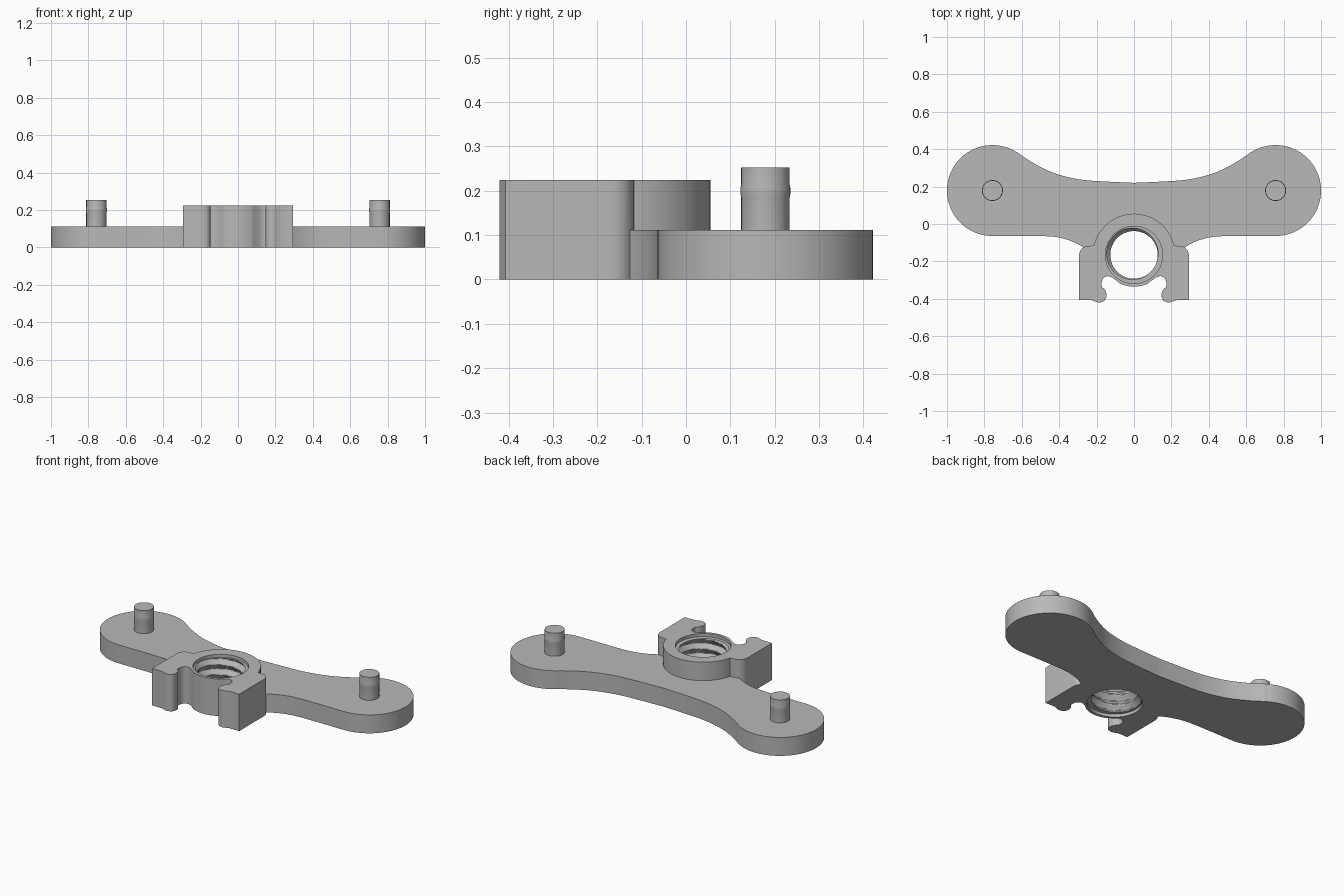
import bpy, bmesh
from math import sin, cos, pi, radians
from mathutils import Vector

if "Cube" in bpy.data.objects:
    bpy.data.objects.remove(bpy.data.objects["Cube"], do_unlink=True)

grey = bpy.data.materials.new("plain_grey")
grey.use_nodes = True
grey.diffuse_color = (0.48, 0.48, 0.48, 1)
grey.node_tree.nodes["Principled BSDF"].inputs["Base Color"].default_value = (0.48, 0.48, 0.48, 1)

PLATE_H, BODY_H, PIN_H = 0.112, 0.224, 0.252
LOBE, LOBE_R = (0.757, 0.179), 0.243
BORE_Y = -0.165


def arc(cx, cy, r, a0, a1, n):
    return [(cx + r * cos(radians(a0 + (a1 - a0) * i / n)),
             cy + r * sin(radians(a0 + (a1 - a0) * i / n))) for i in range(n + 1)]


def smooth(pts, n=6):
    """Catmull-Rom curve through the points."""
    p = [Vector(q) for q in [pts[0]] + pts + [pts[-1]]]
    out = []
    for a, b, c, d in zip(p, p[1:], p[2:], p[3:]):
        for i in range(n):
            t = i / n
            out.append(tuple(0.5 * (2 * b + (c - a) * t + (2 * a - 5 * b + 4 * c - d) * t * t
                                    + (3 * b - a - 3 * c + d) * t ** 3)))
    return out + [pts[-1]]


def make(name, bm):
    bmesh.ops.recalc_face_normals(bm, faces=bm.faces)
    me = bpy.data.meshes.new(name)
    bm.to_mesh(me)
    bm.free()
    me.materials.append(grey)
    ob = bpy.data.objects.new(name, me)
    bpy.context.collection.objects.link(ob)
    return ob


def slab(name, half, height):
    """Extrude a half outline, mirrored over x = 0."""
    outline = half + [(-x, y) for x, y in reversed(half) if x > 1e-5]
    bm = bmesh.new()
    face = bm.faces.new([bm.verts.new((x, y, 0)) for x, y in outline])
    top = bmesh.ops.extrude_face_region(bm, geom=[face])["geom"]
    bmesh.ops.translate(bm, vec=(0, 0, height),
                        verts=[v for v in top if isinstance(v, bmesh.types.BMVert)])
    return make(name, bm)


def stack(name, cx, cy, levels, radius, n):
    """Closed round solid; radius(z, turn) shapes its side."""
    bm = bmesh.new()
    rings = [[bm.verts.new((cx + radius(z, i / n) * cos(2 * pi * i / n),
                            cy + radius(z, i / n) * sin(2 * pi * i / n), z))
              for i in range(n)] for z in levels]
    for lo, hi in zip(rings, rings[1:]):
        for i in range(n):
            j = (i + 1) % n
            bm.faces.new((lo[i], lo[j], hi[j], hi[i]))
    bm.faces.new(rings[0][::-1])
    bm.faces.new(rings[-1])
    return make(name, bm)


def boolean(ob, tool, operation):
    mod = ob.modifiers.new(operation.lower(), 'BOOLEAN')
    mod.object, mod.operation, mod.solver = tool, operation, 'EXACT'
    bpy.context.view_layer.objects.active = ob
    bpy.ops.object.modifier_apply(modifier=mod.name)
    bpy.data.objects.remove(tool, do_unlink=True)


def shade(ob):
    bpy.ops.object.select_all(action='DESELECT')
    ob.select_set(True)
    bpy.context.view_layer.objects.active = ob
    bpy.ops.object.shade_smooth_by_angle(angle=radians(30))


# Wing plate with two round lobes
lower = smooth([(0.255, -0.137), (0.3, -0.108), (0.36, -0.083), (0.43, -0.068), (0.52, -0.064)])
upper = smooth([(0.622, 0.382), (0.55, 0.333), (0.45, 0.281), (0.35, 0.25), (0.235, 0.232), (0, 0.22)])
plate = slab("winged_bracket",
             [(0, -0.137)] + lower + arc(*LOBE, LOBE_R, -90, 123, 48) + upper, PLATE_H)

# Clip body: thin front wall, two hooked jaws, round back
hook = smooth([(0.085, -0.31), (0.115, -0.288), (0.14, -0.279), (0.16, -0.287), (0.171, -0.305),
               (0.172, -0.335), (0.157, -0.35), (0.147, -0.378), (0.156, -0.408), (0.185, -0.42),
               (0.21, -0.413), (0.228, -0.407)], 4)
body = slab("clip_body",
            arc(0, BORE_Y, 0.17, -90, -62, 8) + hook + [(0.293, -0.407)]
            + arc(0.243, -0.167, 0.05, 0, 90, 8) + arc(0, BORE_Y, 0.22, 13, 90, 28), BODY_H)
boolean(plate, body, 'UNION')


# Threaded bore with a plain recess at each end
def thread(z, turn):
    if z < 0.019 or z > BODY_H - 0.019:
        return 0.153
    phase = (z / 0.06 - turn) % 1
    return 0.127 + 0.021 * min(1, max(0, 2.6 * abs(phase - 0.5) - 0.15))


steps = [0.0191 + (BODY_H - 0.0382) * i / 36 for i in range(37)]
levels = [-0.02, 0.0185] + steps + [BODY_H - 0.0185, BODY_H + 0.02]
boolean(plate, stack("bore_cutter", 0, BORE_Y, levels, thread, 64), 'DIFFERENCE')
shade(plate)

# Pins with a faint snap ridge
for side, sign in (("left", 1), ("right", -1)):
    pin = stack(side + "_pin", sign * LOBE[0], LOBE[1],
                [PLATE_H - 0.02, 0.184, 0.192, 0.207, 0.215, PIN_H],
                lambda z, t: 0.056 if 0.19 < z < 0.21 else 0.0545, 40)
    shade(pin)
